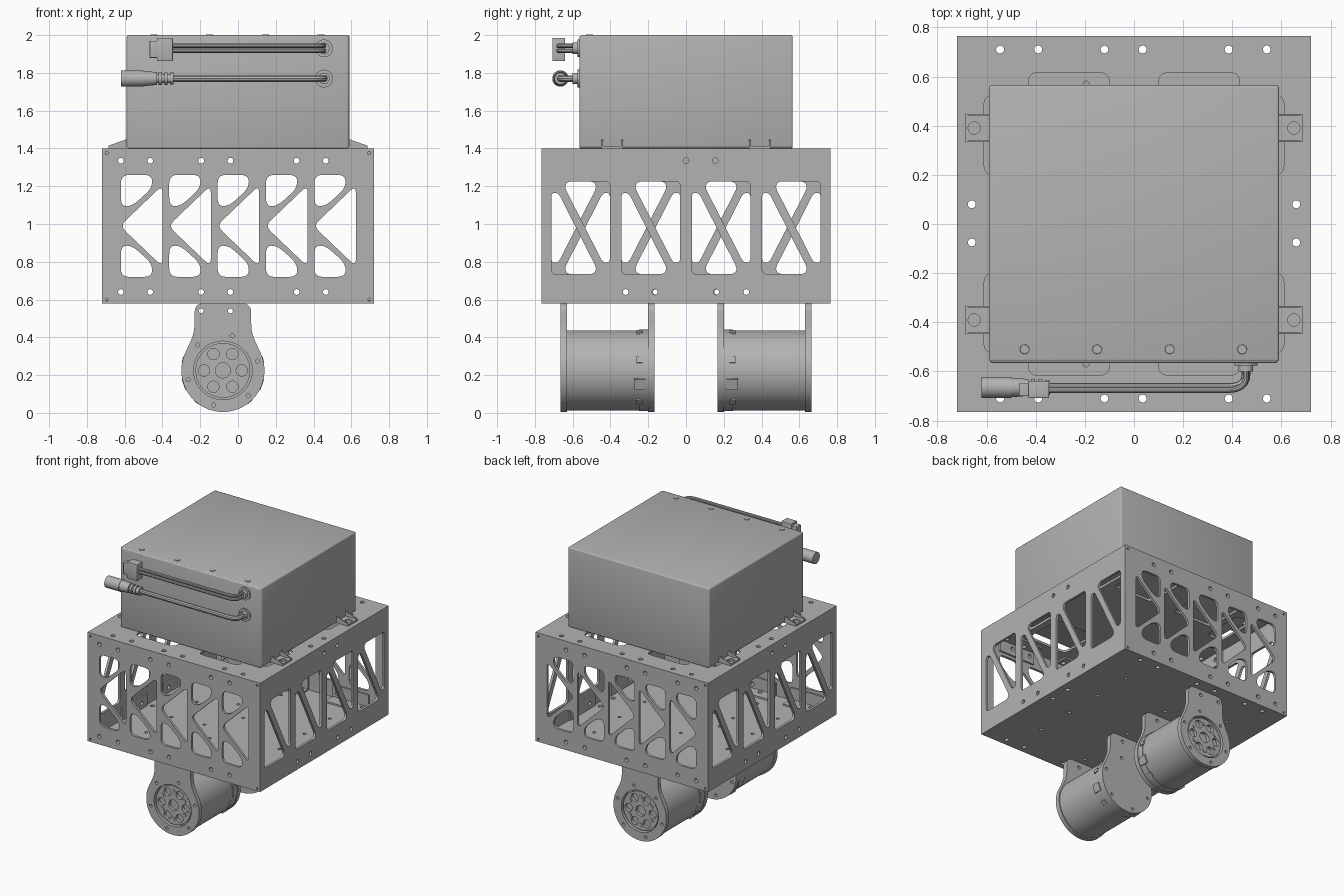
import bpy, bmesh
from math import pi, cos, sin, radians
from mathutils import Matrix, Vector

if "Cube" in bpy.data.objects:
    bpy.data.objects.remove(bpy.data.objects["Cube"])

metal = bpy.data.materials.new("plain grey")
metal.use_nodes = True
GREY = (0.45, 0.45, 0.45, 1)
metal.diffuse_color = GREY
metal.node_tree.nodes["Principled BSDF"].inputs["Base Color"].default_value = GREY
X, Y, Z = Vector((1, 0, 0)), Vector((0, 1, 0)), Vector((0, 0, 1))


def finish(name, mesh):
    ob = bpy.data.objects.new(name, mesh)
    mesh.materials.clear()
    mesh.materials.append(metal)
    bpy.context.collection.objects.link(ob)
    bpy.ops.object.select_all(action='DESELECT')
    ob.select_set(True)
    bpy.context.view_layer.objects.active = ob
    bpy.ops.object.shade_smooth_by_angle(angle=radians(35))
    return ob


def curve_mesh(name, curve):
    tmp = bpy.data.objects.new("tmp", curve)
    bpy.context.collection.objects.link(tmp)
    dg = bpy.context.evaluated_depsgraph_get()
    mesh = bpy.data.meshes.new_from_object(tmp.evaluated_get(dg))
    bpy.data.objects.remove(tmp)
    mesh.name = name
    return mesh


def add_spline(curve, pts, cyclic):
    sp = curve.splines.new('POLY')
    sp.points.add(len(pts) - 1)
    for p, q in zip(sp.points, pts):
        p.co = (*q, 0, 1) if len(q) == 2 else (*q, 1)
    sp.use_cyclic_u = cyclic


def panel(name, loops, origin, u, v, thick):
    """Flat plate: first loop is the outline, the others are holes."""
    cu = bpy.data.curves.new(name, 'CURVE')
    cu.dimensions, cu.fill_mode, cu.extrude = '2D', 'BOTH', thick / 2
    for loop in loops:
        add_spline(cu, loop, True)
    mesh = curve_mesh(name, cu)
    n = u.cross(v)
    m = Matrix((u, v, n)).transposed().to_4x4()
    m.translation = origin
    mesh.transform(m)
    bm = bmesh.new()
    bm.from_mesh(mesh)
    bmesh.ops.remove_doubles(bm, verts=bm.verts, dist=1e-5)
    bmesh.ops.recalc_face_normals(bm, faces=bm.faces)
    bm.to_mesh(mesh)
    bm.free()
    return finish(name, mesh)


def rounded(pts, r, cyclic=True, n=5):
    pts = [Vector(p) for p in pts]
    out = []
    for i, p in enumerate(pts):
        if not cyclic and i in (0, len(pts) - 1):
            out.append(p)
            continue
        a, b = pts[i - 1] - p, pts[(i + 1) % len(pts)] - p
        s = p + a.normalized() * min(r, a.length * .48)
        e = p + b.normalized() * min(r, b.length * .48)
        for k in range(n + 1):
            t = k / n
            out.append(s * (1 - t) ** 2 + p * 2 * t * (1 - t) + e * t * t)
    return out


def rect(x0, y0, x1, y1):
    return [(x0, y0), (x1, y0), (x1, y1), (x0, y1)]


def circle(x, y, r, n=20):
    return [(x + r * cos(2 * pi * i / n), y + r * sin(2 * pi * i / n)) for i in range(n)]


def box(name, lo, hi, bevel=0, turn=None):
    bm = bmesh.new()
    bmesh.ops.create_cube(bm, size=1)
    lo, hi = Vector(lo), Vector(hi)
    bmesh.ops.scale(bm, vec=hi - lo, verts=bm.verts)
    if bevel:
        bmesh.ops.bevel(bm, geom=bm.edges[:], offset=bevel, segments=3, profile=.5, affect='EDGES')
    bmesh.ops.translate(bm, vec=(lo + hi) / 2, verts=bm.verts)
    if turn:
        bm.transform(turn)
    mesh = bpy.data.meshes.new(name)
    bm.to_mesh(mesh)
    bm.free()
    return finish(name, mesh)


def rod(name, a, b, r, r2=None, n=48):
    a, b = Vector(a), Vector(b)
    bm = bmesh.new()
    bmesh.ops.create_cone(bm, cap_ends=True, segments=n, radius1=r,
                          radius2=r if r2 is None else r2, depth=(b - a).length)
    bm.transform(Matrix.Translation((a + b) / 2) @ (b - a).to_track_quat('Z', 'Y').to_matrix().to_4x4())
    mesh = bpy.data.meshes.new(name)
    bm.to_mesh(mesh)
    bm.free()
    return finish(name, mesh)


def cable(name, pts, r):
    cu = bpy.data.curves.new(name, 'CURVE')
    cu.dimensions, cu.bevel_depth, cu.bevel_resolution = '3D', r, 3
    add_spline(cu, rounded(pts, .07, False, 8), False)
    return finish(name, curve_mesh(name, cu))


# Frame dimensions
W, D, LOW, HIGH, T, HOLE = .72, .765, .58, 1.40, .018, .015
PAIRS = (-.505, -.08, .425)
wall_x = [c + d for c in PAIRS for d in (-.115, .04)]
plate_x = [c + d for c in PAIRS for d in (-.04, .115)]

# Front and back walls with a K-shaped truss
holes = [circle(x, z, HOLE) for x in wall_x for z in (.64, 1.335)]
holes += [circle(sx * .695, z, .008, 8) for sx in (-1, 1) for z in (.6, 1.375)]
for i in range(5):
    c = -.62 + i * .256
    for s in (-1, 1):
        holes.append(rounded([(c + x, .99 + s * z) for x, z in
                     ((0, .27), (.165, .27), (.165, .2), (.06, .105), (0, .105))], .045))
    holes.append(rounded([(c - .005, .99), (c + .22, 1.205), (c + .22, .775)], .04))
for name, s in (("front_wall", -1), ("back_wall", 1)):
    panel(name, [rect(-W, LOW, W, HIGH)] + holes, (0, s * (D - T / 2), 0), X, Z, T)

# Side walls with one diagonal per bay
tri = [(-.155, .185), (-.118, .185), (.085, -.215), (.07, -.245), (-.155, -.245)]
for name, s in (("left_wall", 1), ("right_wall", -1)):
    holes = [circle(s * y, 1.335, HOLE) for y in (0, .155)]
    holes += [circle(s * y, .64, HOLE) for y in (-.32, -.165, .16, .32)]
    for i in range(4):
        c = (i - 1.5) * .372
        for k in (-1, 1):
            holes.append(rounded([(s * (c + k * y), .98 + k * z) for y, z in tri], .025))
    panel(name, [rect(-D + T, LOW, D - T, HIGH)] + holes, (s * (W - T / 2), 0, 0), Y, Z, T)

# Top and bottom plates
inner = rect(-W + T, -D + T, W - T, D - T)
edge = [circle(x, s * .71, .016) for x in plate_x for s in (-1, 1)]
edge += [circle(s * .66, y, .016) for y in (-.075, .08) for s in (-1, 1)]
slots = []
for sx in (-1, 1):
    for sy in (-1, 1):
        slots.append(rounded([(sx * x, sy * y) for x, y in rect(.1, .3, .43, .615)], .04))
        slots.append(rounded([(sx * x, sy * y) for x, y in rect(.48, .2, .61, .525)], .04))
panel("top_plate", [inner] + edge + slots, (0, 0, HIGH - T / 2), X, Y, T)
mounts = [circle(x, s * y, .012, 12) for x in (-.195, -.04) for y in (.12, .28, .57) for s in (-1, 1)]
mounts += [circle(s * .45, y, .012, 12) for y in (-.45, -.15, .15, .45) for s in (-1, 1)]
panel("bottom_plate", [inner] + edge + mounts, (0, 0, LOW + T / 2), X, Y, T)

# Angle brackets inside the frame joints
for z, d in ((LOW + T, 1), (HIGH - T, -1)):
    hz = .64 if d > 0 else 1.335
    for s in (-1, 1):
        for c in PAIRS:
            panel("angle_leaf", [rect(c - .15, z, c + .15, z + d * .1)] +
                  [circle(c + k, hz, HOLE) for k in (-.115, .04)], (0, s * (D - T - .006), 0), X, Z, .012)
            panel("angle_foot", [rect(c - .15, s * (D - T), c + .15, s * (D - .12))] +
                  [circle(c + k, s * .71, .016) for k in (-.04, .115)], (0, 0, z + d * .006), X, Y, .012)
        for c in ((.04,) if d < 0 else (-.24, .24)):
            c *= s
            panel("side_angle_leaf", [rect(c - .15, z, c + .15, z + d * .1)] +
                  [circle(c + k, hz, HOLE) for k in (-.08, .08)], (s * (W - T - .006), 0, 0), Y, Z, .012)

# Motors with round-ended hanger plates
MX, MZ, R = -.08, .225, .22
arc = [(R * cos(radians(a)), R * sin(radians(a))) for a in range(25, -206, -5)]
tab = rounded([arc[-1], (-.15, .2), (-.15, .355), (.15, .355), (.15, .2), arc[0]], .05, False)
outline = [(MX + p[0], MZ + p[1]) for p in arc + tab[1:-1]]
bolts = [circle(MX + x, .54, .013, 12) for x in (-.115, .04)]
bolts += [circle(MX + .19 * cos(a), MZ + .19 * sin(a), .011, 12)
          for a in [radians(15 + 60 * i) for i in range(6)]]
vents = [circle(MX, MZ, .04)] + [circle(MX + .1 * cos(i * pi / 3), MZ + .1 * sin(i * pi / 3), .03)
                                 for i in range(6)]
for s, side in ((-1, "front"), (1, "back")):
    panel(side + "_outer_hanger", [outline, circle(MX, MZ, .155, 40)] + bolts, (0, s * .647, 0), X, Z, .034)
    panel(side + "_inner_hanger", [outline] + bolts, (0, s * .185, 0), X, Z, .034)
    rod(side + "_motor", (MX, s * .63, MZ), (MX, s * .2, MZ), .212, n=64)
    rod(side + "_motor_end_ring", (MX, s * .25, MZ), (MX, s * .2, MZ), .216, n=64)
    panel(side + "_rotor", [circle(MX, MZ, .145, 40)] + vents, (0, s * .642, 0), X, Z, .024)
    for i in range(6):
        a = i * pi / 3 + pi / 6
        x, z = MX + .105 * cos(a), MZ + .105 * sin(a)
        rod(side + "_rotor_bolt", (x, s * .64, z), (x, s * .66, z), .014, n=12)
    for a in (-70, -15, 20, 50, 130, 160, 195, 250):
        turn = Matrix.Translation((MX, s * .245, MZ)) @ Matrix.Rotation(radians(a), 4, 'Y')
        size = .03 if a in (20, 160) else .016
        box(side + "_motor_clip", (.2, -size, -size), (.222, size, size), turn=turn)

# Upper case, lid and lid screws
box("case", (-.585, -.565, HIGH), (.585, .565, 1.996), .008)
box("case_lid", (-.59, -.56, HIGH + .004), (.59, .565, 2), .01)
for x in (-.445, -.15, .145, .44):
    rod("lid_screw", (x, -.51, 1.99), (x, -.51, 2.004), .022, .018, 20)

# Case feet with side gussets
for s in (-1, 1):
    for c in (-.39, .39):
        panel("foot", [rect(s * .58, c - .057, s * .685, c + .057), circle(s * .65, c, .025)],
              (0, 0, HIGH + .006), X, Y, .012)
        for k in (-1, 1):
            panel("foot_gusset", [[(s * .58, HIGH), (s * .685, HIGH), (s * .685, HIGH + .015), (s * .58, 1.452)]],
                  (0, c + k * .053, 0), X, Z, .008)

# Cables, grommets and plugs on the front of the case
CY = -.665
for z in (1.93, 1.77):
    rod("grommet_flange", (.455, -.575, z), (.455, -.56, z), .047, n=32)
    rod("grommet", (.455, -.6, z), (.455, -.57, z), .03, n=24)
for dz in (-.013, .013):
    cable("twin_wire", [(.455, -.56, 1.93 + dz), (.455, CY - .01, 1.93 + dz), (-.36, CY - .01, 1.93 + dz)], .012)
cable("power_cable", [(.455, -.56, 1.77), (.455, CY, 1.77), (-.4, CY, 1.77)], .018)
box("plug_body", (-.43, -.708, 1.862), (-.345, -.64, 1.985), .004)
box("plug_nose", (-.468, -.7, 1.88), (-.42, -.648, 1.97), .003)
rod("barrel_plug", (-.62, CY, 1.77), (-.5, CY, 1.77), .043)
rod("barrel_grip", (-.5, CY, 1.77), (-.43, CY, 1.77), .04, .034)
for i in range(3):
    x = -.42 + i * .03
    rod("strain_relief_ring", (x, CY, 1.77), (x + .018, CY, 1.77), .035 - i * .002, n=24)
rod("strain_relief_core", (-.43, CY, 1.77), (-.345, CY, 1.77), .024, n=24)
